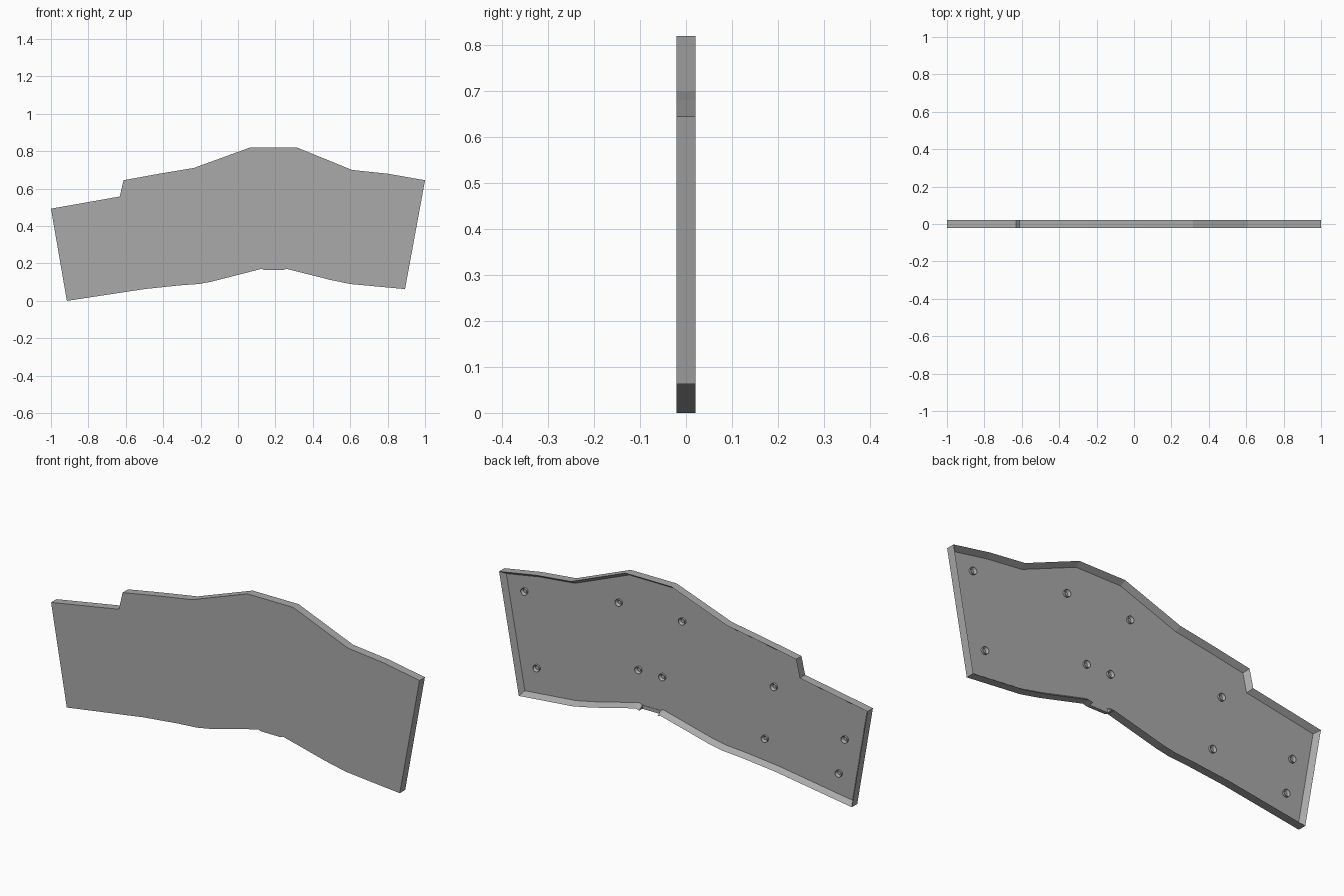
import bpy
import bmesh
import math
from mathutils import Matrix

cube = bpy.data.objects.get("Cube")
if cube:
    bpy.data.objects.remove(cube, do_unlink=True)

HALF = 0.021      # half of the overall thickness
FLOOR = -0.005    # depth of the recessed inner floor
RIM = 0.018       # width of the raised rim

grey = bpy.data.materials.new("plain grey")
grey.use_nodes = True
colour = (0.4, 0.4, 0.4, 1)
grey.diffuse_color = colour
grey.node_tree.nodes["Principled BSDF"].inputs["Base Color"].default_value = colour


def add_object(name, bm):
    mesh = bpy.data.meshes.new(name)
    bm.to_mesh(mesh)
    bm.free()
    mesh.materials.append(grey)
    obj = bpy.data.objects.new(name, mesh)
    bpy.context.collection.objects.link(obj)
    return obj


# Case outline in x and z: top edge left to right, then bottom edge back
outline = [
    (-1, .493), (-.632, .558), (-.612, .645), (-.42, .68), (-.235, .711),
    (.065, .82), (.315, .82), (.61, .70), (.80, .68), (1, .645),
    (.893, .063), (.6, .09), (.49, .113), (.26, .171), (.24, .165),
    (.14, .165), (.125, .171), (-.14, .103), (-.21, .09), (-.31, .083),
    (-.5, .063), (-.915, 0),
]

# Tray: extruded outline with a recess pushed into the back
bm = bmesh.new()
front = bm.faces.new([bm.verts.new((x, -HALF, z)) for x, z in outline])
result = bmesh.ops.extrude_face_region(bm, geom=[front], use_keep_orig=True)
back = next(g for g in result["geom"] if isinstance(g, bmesh.types.BMFace))
for v in back.verts:
    v.co.y = HALF
bmesh.ops.recalc_face_normals(bm, faces=bm.faces[:])
bmesh.ops.inset_region(bm, faces=[back], thickness=RIM, use_even_offset=True)
for v in back.verts:
    v.co.y = FLOOR
tray = add_object("tray", bm)

# Port opening cut through the lower rim
bm = bmesh.new()
bmesh.ops.create_cube(bm, size=1)
port_cutter = add_object("port_cutter", bm)
port_cutter.scale = (0.1, 0.06, 0.08)
port_cutter.location = (0.19, FLOOR + 0.031, 0.168)
port_cutter.hide_render = True
port_cutter.hide_viewport = True
port_cutter.display_type = 'WIRE'
cut = tray.modifiers.new("port opening", 'BOOLEAN')
cut.operation = 'DIFFERENCE'
cut.solver = 'EXACT'
cut.object = port_cutter

# Hollow screw standoffs on the inner floor
STANDOFF = 0.011
standoffs = [
    (.877, .572), (.365, .654), (.021, .654), (.811, .213), (.258, .352),
    (.128, .352), (-.477, .466), (-.428, .198), (-.862, .311), (-.829, .135),
]
for number, (x, z) in enumerate(standoffs, 1):
    bm = bmesh.new()
    bmesh.ops.create_cone(bm, cap_ends=True, segments=20, radius1=0.017,
                          radius2=0.017, depth=STANDOFF)
    cap = max(bm.faces, key=lambda f: f.calc_center_median().z)
    bmesh.ops.inset_region(bm, faces=[cap], thickness=0.008)
    for v in cap.verts:
        v.co.z -= STANDOFF * 0.95
    bm.transform(Matrix.Rotation(-math.pi / 2, 4, 'X'))
    post = add_object(f"standoff_{number}", bm)
    post.location = (x, FLOOR + STANDOFF / 2 - 0.0005, z)
    bpy.ops.object.select_all(action='DESELECT')
    post.select_set(True)
    bpy.context.view_layer.objects.active = post
    bpy.ops.object.shade_smooth_by_angle(angle=math.radians(30))
